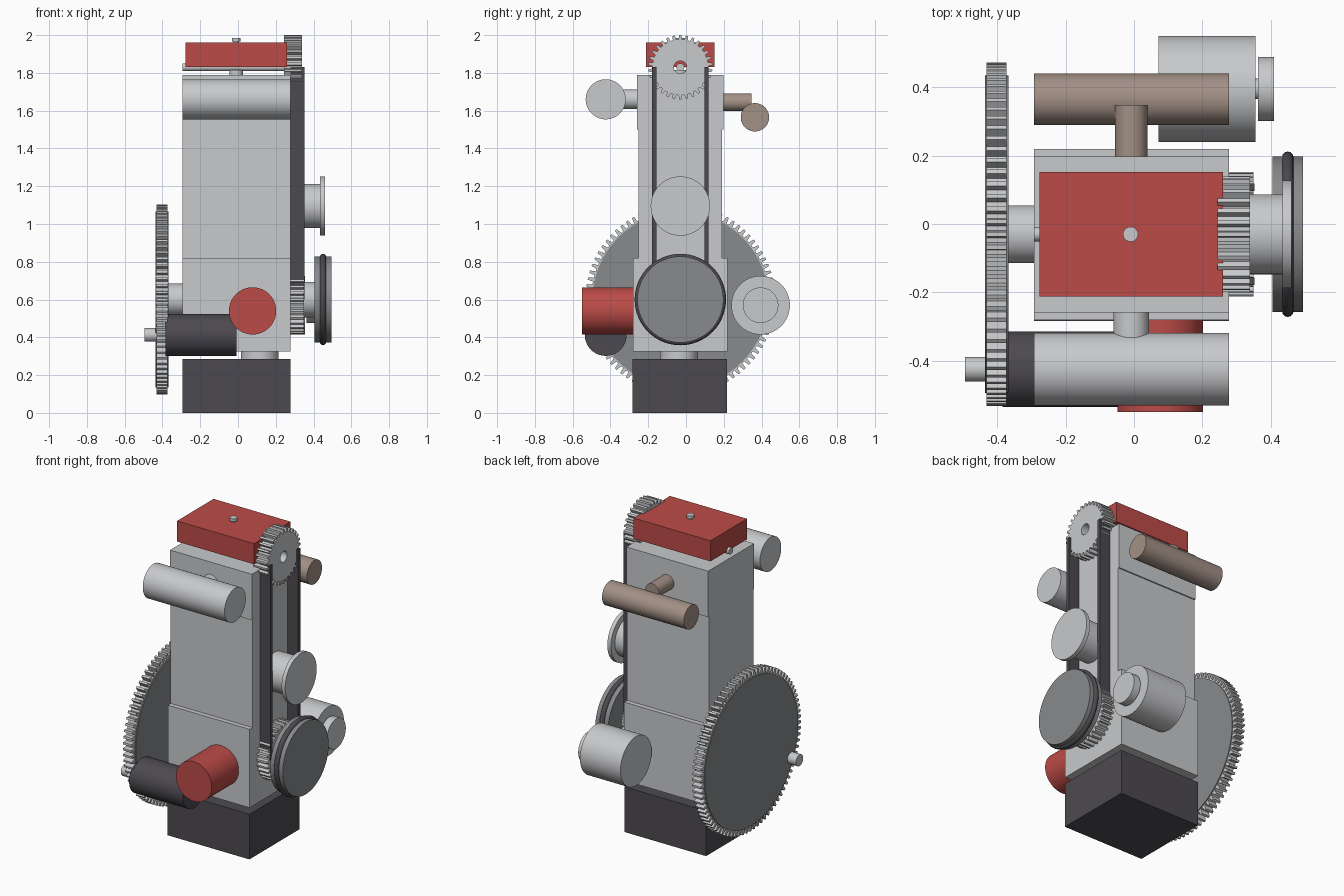
import bpy, bmesh, math
from mathutils import Matrix, Vector

if "Cube" in bpy.data.objects:
    bpy.data.objects.remove(bpy.data.objects["Cube"])


def material(name, srgb):
    m = bpy.data.materials.new(name)
    m.diffuse_color = [c ** 2.2 for c in srgb] + [1.0]
    m.use_nodes = True
    m.node_tree.nodes["Principled BSDF"].inputs["Base Color"].default_value = m.diffuse_color
    return m


LIGHT = material("light metal", (0.78, 0.785, 0.795))
MID = material("steel grey", (0.53, 0.535, 0.54))
DARK = material("charcoal", (0.305, 0.295, 0.315))
RED = material("red paint", (0.73, 0.30, 0.285))
BROWN = material("rusty brown", (0.63, 0.56, 0.52))


def finish(bm, name, mat, smooth=False):
    bmesh.ops.recalc_face_normals(bm, faces=bm.faces)
    me = bpy.data.meshes.new(name)
    bm.to_mesh(me)
    bm.free()
    me.materials.append(mat)
    ob = bpy.data.objects.new(name, me)
    bpy.context.collection.objects.link(ob)
    if smooth:
        bpy.ops.object.select_all(action='DESELECT')
        ob.select_set(True)
        bpy.context.view_layer.objects.active = ob
        bpy.ops.object.shade_smooth_by_angle(angle=math.radians(30))
    return ob


def box(name, mat, x, y, z):
    bm = bmesh.new()
    bmesh.ops.create_cube(bm, size=1)
    for v in bm.verts:
        v.co = [r[0] + (c + 0.5) * (r[1] - r[0]) for c, r in zip(v.co, (x, y, z))]
    return finish(bm, name, mat)


def cyl(name, mat, axis, span, a, b, r):
    """Cylinder along an axis; a, b are its centre on the other two axes in order."""
    mid, depth = sum(span) / 2, span[1] - span[0]
    rot, pos = {
        'x': (Matrix.Rotation(math.pi / 2, 4, 'Y'), (mid, a, b)),
        'y': (Matrix.Rotation(math.pi / 2, 4, 'X'), (a, mid, b)),
        'z': (Matrix(), (a, b, mid))}[axis]
    bm = bmesh.new()
    bmesh.ops.create_cone(bm, cap_ends=True, segments=64, radius1=r, radius2=r,
                          depth=depth, matrix=Matrix.Translation(pos) @ rot)
    return finish(bm, name, mat, True)


def gear(name, mat, span, y, z, hole, root, tip, teeth):
    """Toothed ring around the x axis."""
    bm = bmesh.new()
    loops = []
    for x in span:
        inner, outer = [], []
        for i in range(teeth):
            for f, r in ((-0.30, root), (-0.17, tip), (0.17, tip), (0.30, root)):
                t = (i + f) * math.tau / teeth
                d = Vector((0, math.sin(t), math.cos(t)))
                c = Vector((x, y, z))
                outer.append(bm.verts.new(c + d * r))
                inner.append(bm.verts.new(c + d * hole))
        loops.append((inner, outer))
    (i0, o0), (i1, o1) = loops
    n = len(i0)
    for k in range(n):
        j = (k + 1) % n
        for p, q in ((i0, o0), (o0, o1), (o1, i1), (i1, i0)):
            bm.faces.new((p[k], p[j], q[j], q[k]))
    return finish(bm, name, mat)


CY, CRANK, CAM = -0.03, 0.60, 1.83  # shaft centre y, crank and cam heights
WIDE = (-0.293, 0.278)

# Stacked engine body
box("oil_pan", DARK, WIDE, (-0.283, 0.218), (0, 0.285))
cyl("oil_pickup", LIGHT, 'z', (0.28, 0.34), 0.115, -0.037, 0.1)
box("crankcase", LIGHT, WIDE, (-0.281, 0.22), (0.325, 0.82))
box("cylinder_block", LIGHT, WIDE, (-0.252, 0.19), (0.82, 1.50))
box("cylinder_head", LIGHT, WIDE, (-0.259, 0.198), (1.50, 1.79))
box("valve_cover", RED, (-0.277, 0.26), (-0.212, 0.152), (1.83, 1.96))
cyl("camshaft", LIGHT, 'x', (-0.293, 0.30), CY, CAM, 0.021)
cyl("plug_base", LIGHT, 'z', (1.785, 1.815), -0.01, CY, 0.036)
cyl("plug_stem", LIGHT, 'z', (1.80, 1.97), -0.01, CY, 0.014)
cyl("plug_tip", LIGHT, 'z', (1.967, 1.985), -0.01, CY, 0.022)

# Timing drive
gear("cam_gear", LIGHT, (0.244, 0.34), CY, CAM, 0.034, 0.148, 0.17, 30)
gear("crank_gear", LIGHT, (0.278, 0.35), CY, CRANK, 0.03, 0.16, 0.182, 32)
for side in (-1, 1):
    c = CY + side * 0.138
    box("timing_belt", DARK, (0.277, 0.352), (c - 0.011, c + 0.011), (CRANK, CAM))
cyl("idler_hub", LIGHT, 'x', (0.278, 0.437), CY, 1.095, 0.117)
cyl("idler_flange", LIGHT, 'x', (0.435, 0.46), CY, 1.095, 0.157)

# Crank pulley with a round drive belt in its groove
cyl("crank_hub", LIGHT, 'x', (0.278, 0.41), CY, CRANK, 0.094)
cyl("pulley_back", MID, 'x', (0.405, 0.437), CY, CRANK, 0.228)
cyl("pulley_core", MID, 'x', (0.43, 0.47), CY, CRANK, 0.21)
cyl("pulley_front", MID, 'x', (0.463, 0.494), CY, CRANK, 0.228)
bpy.ops.mesh.primitive_torus_add(location=(0.45, CY, CRANK), rotation=(0, math.pi / 2, 0),
                                 major_radius=0.225, minor_radius=0.017,
                                 major_segments=64, minor_segments=12)
belt = bpy.context.object
belt.name = "drive_belt"
belt.data.materials.append(DARK)
bpy.ops.object.shade_smooth()

# Flywheel with ring gear
cyl("flywheel_hub", LIGHT, 'x', (-0.37, -0.29), CY, CRANK, 0.084)
cyl("flywheel", MID, 'x', (-0.436, -0.367), CY, CRANK, 0.465)
gear("ring_gear", LIGHT, (-0.431, -0.373), CY, CRANK, 0.44, 0.472, 0.502, 84)

# Starter motor and oil filter
cyl("starter_motor", DARK, 'x', (-0.385, -0.008), -0.425, 0.413, 0.111)
cyl("starter_shaft", LIGHT, 'x', (-0.495, -0.38), -0.425, 0.413, 0.036)
cyl("oil_filter", RED, 'y', (-0.55, -0.275), 0.077, 0.54, 0.125)

# Alternator
cyl("alternator", LIGHT, 'x', (0.072, 0.355), 0.395, 0.57, 0.155)
cyl("alternator_shaft", LIGHT, 'x', (0.35, 0.37), 0.395, 0.57, 0.03)
cyl("alternator_pulley", LIGHT, 'x', (0.362, 0.41), 0.395, 0.57, 0.094)

# Manifolds with their runners
cyl("intake_manifold", LIGHT, 'x', WIDE, -0.425, 1.66, 0.106)
cyl("intake_runner", LIGHT, 'y', (-0.40, -0.25), -0.008, 1.66, 0.052)
cyl("exhaust_manifold", BROWN, 'x', WIDE, 0.365, 1.565, 0.075)
cyl("exhaust_runner", BROWN, 'y', (0.19, 0.348), -0.008, 1.645, 0.047)
